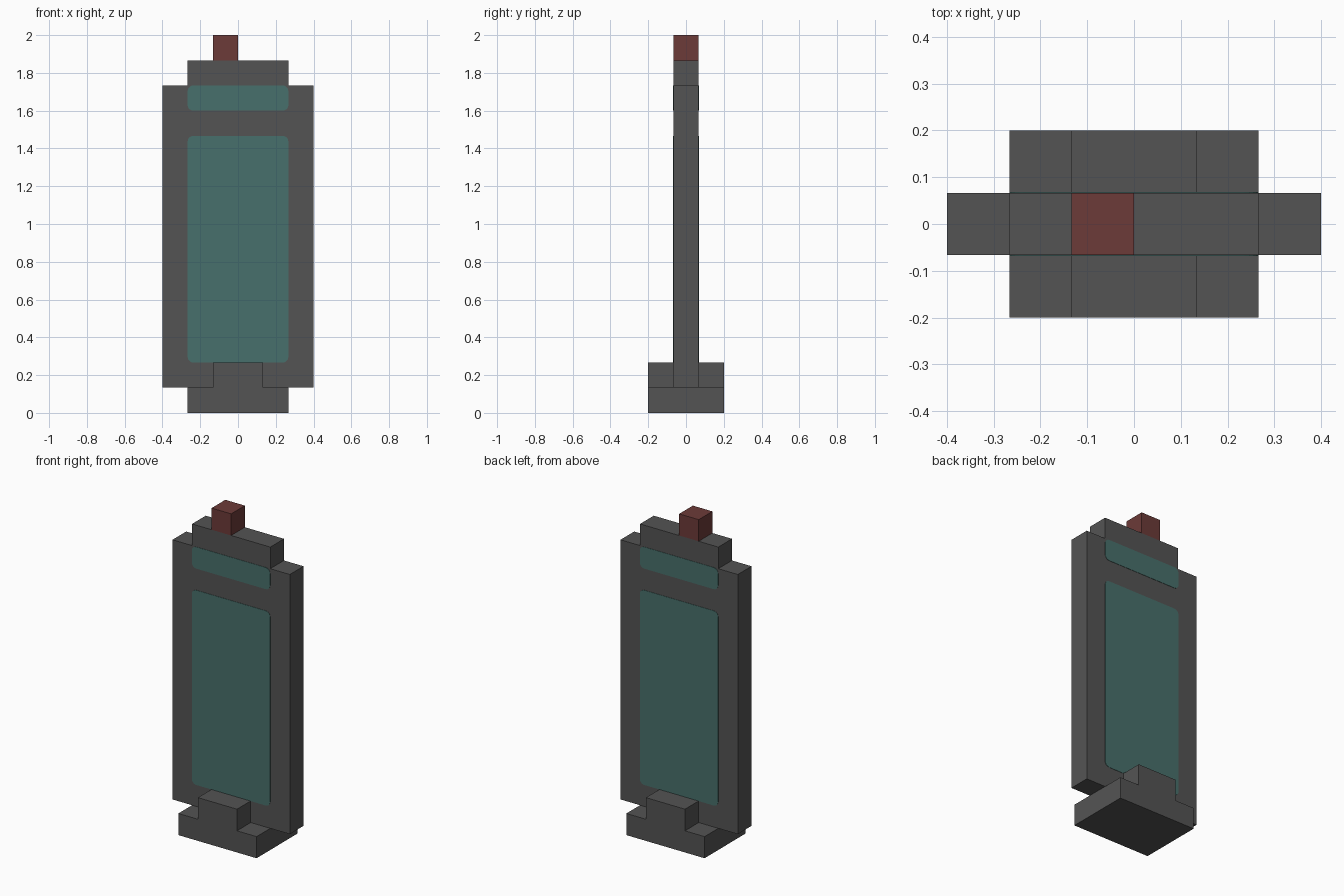
import bpy
import bmesh
from math import cos, sin, pi
from mathutils import Vector

if "Cube" in bpy.data.objects:
    bpy.data.objects.remove(bpy.data.objects["Cube"])

U = 2 / 15  # one building unit


def material(name, color):
    mat = bpy.data.materials.new(name)
    mat.use_nodes = True
    mat.diffuse_color = (*color, 1)
    mat.node_tree.nodes["Principled BSDF"].inputs["Base Color"].default_value = (*color, 1)
    return mat


grey = material("dark grey casing", (0.088, 0.088, 0.088))
teal = material("teal screen", (0.064, 0.162, 0.149))
red = material("dull red antenna", (0.15, 0.043, 0.04))


def extrude_profile(name, points, y_front, y_back, mat):
    """Extrude an x-z outline along y."""
    bm = bmesh.new()
    face = bm.faces.new([bm.verts.new((x, y_front, z)) for x, z in points])
    result = bmesh.ops.extrude_face_region(bm, geom=[face])
    moved = [g for g in result["geom"] if isinstance(g, bmesh.types.BMVert)]
    bmesh.ops.translate(bm, verts=moved, vec=Vector((0, y_back - y_front, 0)))
    bmesh.ops.recalc_face_normals(bm, faces=bm.faces)
    mesh = bpy.data.meshes.new(name)
    bm.to_mesh(mesh)
    bm.free()
    mesh.materials.append(mat)
    obj = bpy.data.objects.new(name, mesh)
    bpy.context.collection.objects.link(obj)
    return obj


def symmetric(half):
    """Complete a right-hand outline, listed bottom to top, by mirroring in x."""
    return half + [(-x, z) for x, z in reversed(half)]


def rounded_rect(half_width, z0, z1, radius, steps=5):
    half = []
    for z, start in ((z0 + radius, -pi / 2), (z1 - radius, 0)):
        for i in range(steps + 1):
            a = start + i / steps * pi / 2
            half.append((half_width - radius + radius * cos(a), z + radius * sin(a)))
    return symmetric(half)


# Stepped foot that grips the panel
foot = symmetric([(2 * U, 0), (2 * U, U), (U, U), (U, 2 * U)])
extrude_profile("foot", foot, -1.5 * U, 1.5 * U, grey)

# Upright panel with its narrower top step
casing = symmetric([(3 * U, U), (3 * U, 13 * U), (2 * U, 13 * U), (2 * U, 14 * U)])
extrude_profile("casing", casing, -U / 2, U / 2, grey)

# Antenna block
antenna = [(-U, 14 * U), (0, 14 * U), (0, 15 * U), (-U, 15 * U)]
extrude_profile("antenna", antenna, -U / 2, U / 2, red)

# Thin screens on both faces
for side, s in (("front", -1), ("back", 1)):
    for name, z0, z1 in (("main_screen", 2 * U, 11 * U), ("upper_screen", 12 * U, 13 * U)):
        outline = rounded_rect(2 * U, z0, z1, 0.03)
        extrude_profile(f"{side}_{name}", outline, s * (U / 2 - 0.002), s * (U / 2 + 0.002), teal)
